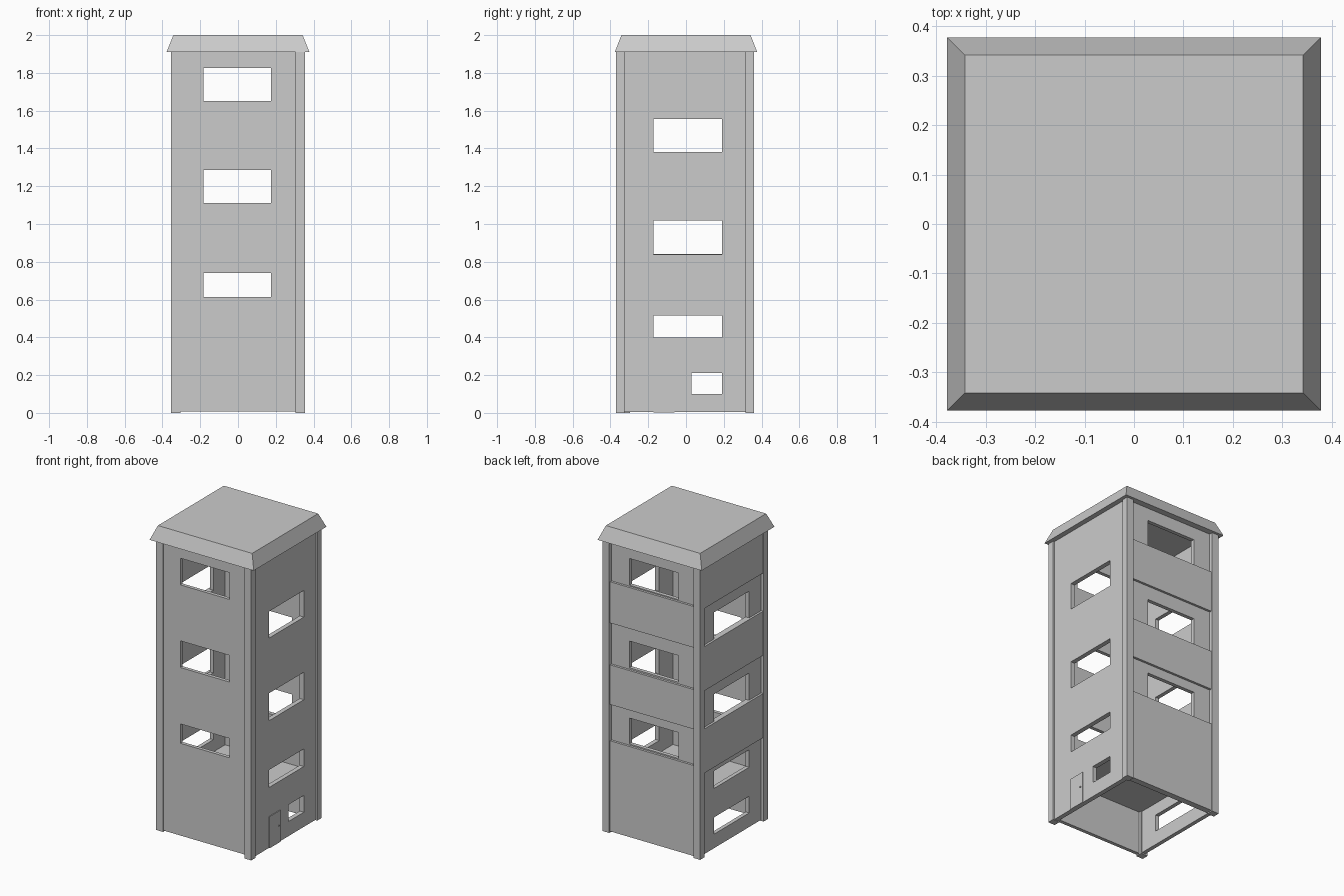
import bpy, bmesh
from mathutils import Matrix, Vector

if "Cube" in bpy.data.objects:
    bpy.data.objects.remove(bpy.data.objects["Cube"])


def boxes(name, spans):
    """One object made of axis-aligned boxes (x0, x1, y0, y1, z0, z1)."""
    bm = bmesh.new()
    for x0, x1, y0, y1, z0, z1 in spans:
        centre = Vector((x0 + x1, y0 + y1, z0 + z1)) / 2
        size = Matrix.Diagonal((x1 - x0, y1 - y0, z1 - z0, 1))
        bmesh.ops.create_cube(bm, size=1, matrix=Matrix.Translation(centre) @ size)
    me = bpy.data.meshes.new(name)
    bm.to_mesh(me)
    bm.free()
    ob = bpy.data.objects.new(name, me)
    bpy.context.collection.objects.link(ob)
    return ob


def cut(ob, spans):
    """Cut window openings out of a wall and apply the result."""
    cutter = boxes("window_cutter", spans)
    cutter.hide_render = True
    mod = ob.modifiers.new("windows", 'BOOLEAN')
    mod.operation, mod.solver, mod.object = 'DIFFERENCE', 'EXACT', cutter
    bpy.context.view_layer.objects.active = ob
    bpy.ops.object.modifier_apply(modifier=mod.name)
    bpy.data.objects.remove(cutter)


TOP = 1.912
front_levels = [(0.613, 0.74), (1.11, 1.285), (1.652, 1.827)]
back_levels = [(0.61, 0.78), (1.11, 1.285), (1.652, 1.827)]
side_levels = [(0.40, 0.515), (0.838, 1.018), (1.38, 1.555)]

# Front and back walls
front = boxes("front_wall", [(-0.335, 0.34, -0.338, -0.315, 0.008, TOP)])
cut(front, [(-0.182, 0.175, -0.5, -0.2, a, b) for a, b in front_levels])
back = boxes("back_wall", [(-0.335, 0.34, 0.312, 0.337, 0.008, TOP)])
cut(back, [(-0.182, 0.175, 0.2, 0.5, a, b) for a, b in back_levels])

# Right wall with small ground window, left wall with a wide one
right = boxes("right_wall", [(0.315, 0.345, -0.335, 0.325, 0.004, TOP)])
cut(right, [(0.2, 0.5, -0.172, 0.19, a, b) for a, b in side_levels]
    + [(0.2, 0.5, 0.03, 0.19, 0.10, 0.21)])
left = boxes("left_wall", [(-0.338, -0.312, -0.325, 0.325, 0.008, TOP)])
cut(left, [(-0.5, -0.2, -0.172, 0.19, a, b)
           for a, b in side_levels + [(0.10, 0.21)]])

# Raised cladding bands between the windows
boxes("back_bands", [(-0.305, 0.305, 0.335, 0.352, a, b)
                     for a, b in [(0.008, 0.602), (0.84, 1.10), (1.375, 1.645)]])
boxes("left_bands", [(-0.352, -0.336, -0.30, 0.315, a, b)
                     for a, b in [(0.55, 0.84), (1.09, 1.38), (1.63, TOP)]])

# Corner posts (the front left one sits further back)
boxes("corner_posts", [(x, x + 0.05, y, y + 0.045, 0, TOP)
                       for x, y in [(-0.355, -0.342), (0.305, -0.37),
                                    (-0.355, 0.315), (0.305, 0.315)]])

# Ground floor ceiling slab
boxes("floor_slab", [(-0.32, 0.32, -0.325, 0.32, 0.29, 0.32)])

# Door and handle
boxes("door", [(0.34, 0.350, -0.172, -0.06, 0.003, 0.21)])
boxes("door_handle", [(0.345, 0.355, -0.08, -0.073, 0.112, 0.119)])

# Sloped roof cap
roof = boxes("roof_cap", [(-0.378, 0.378, -0.377, 0.377, 1.91, 2.0)])
for v in roof.data.vertices:
    if v.co.z > 1.95:
        v.co.x *= 0.342 / 0.378
        v.co.y *= 0.342 / 0.377
